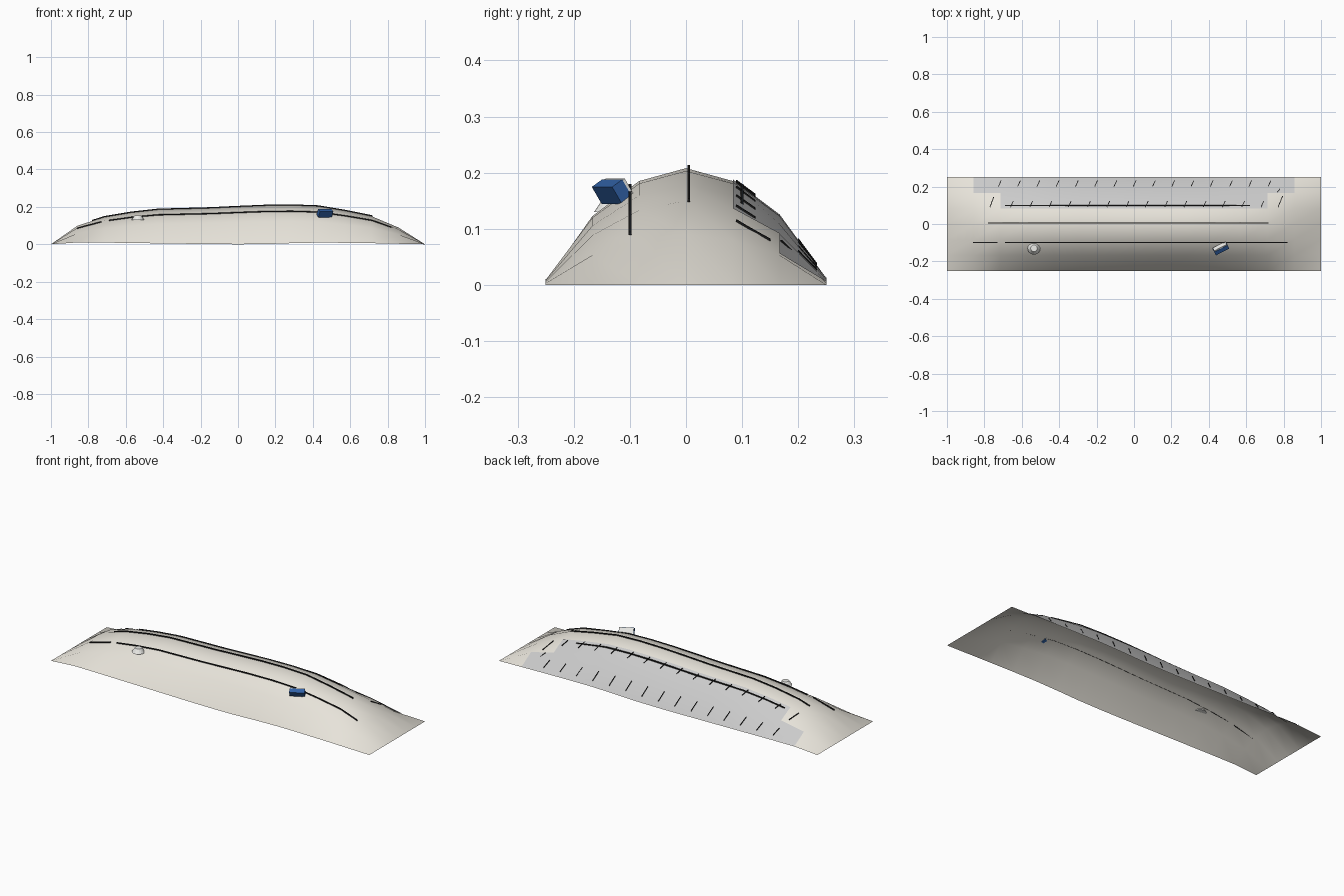
import bpy, bmesh, math
from mathutils import Vector, Matrix

if "Cube" in bpy.data.objects:
    bpy.data.objects.remove(bpy.data.objects["Cube"])


def material(name, color):
    m = bpy.data.materials.new(name)
    m.diffuse_color = (*color, 1)
    m.use_nodes = True
    m.node_tree.nodes["Principled BSDF"].inputs["Base Color"].default_value = m.diffuse_color
    return m


shell_mat = material("warm_white", (0.80, 0.77, 0.70))
panel_mat = material("pale_grey", (0.70, 0.70, 0.67))
black = material("black", (0.01, 0.01, 0.01))
blue = material("blue", (0.03, 0.12, 0.38))
white = material("white", (0.85, 0.85, 0.82))

NX, NY = 14, 6
RIDGE = [0, .10, .145, .169, .185, .189, .193, .20, .206, .208, .203, .179, .150, .09, 0]
CROSS = [0, .59, .89, 1, .89, .59, 0]
RIM = [0, .010, .009, .007, .005, .003, .001, 0, .001, .006, .009, .008, .006, .003, 0]


def node(i, j):
    z = RIDGE[i] * CROSS[j] + (RIM[i] if j in (0, NY) else 0)
    return Vector((-1 + 2 * i / NX, -.25 + .5 * j / NY, z))


def height(x, y):
    u, v = (x + 1) / 2 * NX, (y + .25) / .5 * NY
    i, j = min(int(u), NX - 1), min(int(v), NY - 1)
    u, v = u - i, v - j
    a = node(i, j).z * (1 - u) + node(i + 1, j).z * u
    b = node(i, j + 1).z * (1 - u) + node(i + 1, j + 1).z * u
    return a * (1 - v) + b * v


def finish(bm, name, mat):
    me = bpy.data.meshes.new(name)
    bm.to_mesh(me)
    bm.free()
    me.materials.append(mat)
    ob = bpy.data.objects.new(name, me)
    bpy.context.collection.objects.link(ob)
    return ob


def sheet(name, cells, lift, mat):
    bm = bmesh.new()
    verts = {}

    def vert(i, j):
        if (i, j) not in verts:
            p = node(i, j)
            p.z += lift
            verts[i, j] = bm.verts.new(p)
        return verts[i, j]
    for i, j in cells:
        f = bm.faces.new([vert(i, j), vert(i + 1, j), vert(i + 1, j + 1), vert(i, j + 1)])
        f.smooth = True
    return finish(bm, name, mat)


# Open arched shell
sheet("shell", [(i, j) for i in range(NX) for j in range(NY)], 0, shell_mat)

# Panel overlay on the rear slope
sheet("rear_panel", [(i, 5) for i in range(1, 13)] + [(i, 4) for i in range(2, 12)],
      .003, panel_mat)


def strip(bm, pts, half, tall):
    # ribbon bar with rectangular section that follows the points
    side = (pts[-1] - pts[0]).cross(Vector((0, 0, 1))).normalized() * half
    up = Vector((0, 0, tall))
    rings = [[bm.verts.new(p + s * side + t * up) for s, t in ((-1, -1), (1, -1), (1, 1), (-1, 1))]
             for p in pts]
    for a, b in zip(rings, rings[1:]):
        for k in range(4):
            bm.faces.new([a[k], a[(k + 1) % 4], b[(k + 1) % 4], b[k]])
    bm.faces.new(rings[0][::-1])
    bm.faces.new(rings[-1])


# Long seams running lengthwise
for name, y, x0, x1 in (("front_seam", -.10, -.69, .82), ("front_seam_end", -.10, -.86, -.73),
                        ("ridge_seam", .005, -.78, .72), ("rear_seam", .10, -.69, .62)):
    bm = bmesh.new()
    xs = [x0] + [-1 + 2 * i / NX for i in range(NX + 1) if x0 < -1 + 2 * i / NX < x1] + [x1]
    strip(bm, [Vector((x, y, height(x, y) + .004)) for x in xs], .0025, .003)
    finish(bm, name, black)

# Two rows of short slanted stitches on the rear slope
for name, x0, y0 in (("lower_stitches", -.725, .20), ("upper_stitches", -.66, .09)):
    bm = bmesh.new()
    n = 15 if y0 > .15 else 14
    ticks = [(x0 + .103 * i, y0, .015, .033) for i in range(n)]
    ticks += [(.77, .09, .025, .06), (-.77, .09, .02, .055)] if y0 < .15 else [(.765, .17, .055, .06)]
    for x, y, dx, dy in ticks:
        pts = []
        for k in range(4):
            px, py = x + dx * k / 3, y + dy * k / 3
            pts.append(Vector((px, py, height(px, py) + .005)))
        strip(bm, pts, .002, .002)
    finish(bm, name, black)


def box(name, size, offset, frame, mat):
    bm = bmesh.new()
    bmesh.ops.create_cube(bm, size=1)
    bmesh.ops.transform(bm, verts=bm.verts,
                        matrix=frame @ Matrix.Translation(offset) @ Matrix.Diagonal((*size, 1)))
    return finish(bm, name, mat)


# Blue box leaning out of the front slope, with pale back plate
frame = (Matrix.Translation((.465, -.132, .166)) @ Matrix.Rotation(math.radians(27), 4, 'Z')
         @ Matrix.Rotation(math.radians(33), 4, 'X'))
box("blue_box", (.08, .024, .036), (0, 0, 0), frame, blue)
box("box_back_plate", (.076, .006, .032), (0, .015, 0), frame, white)

# Small round cap on the front slope
bm = bmesh.new()
bmesh.ops.create_cone(bm, cap_ends=True, segments=16, radius1=.034, radius2=.018, depth=.024,
                      matrix=Matrix.Translation((-.535, -.13, .142)))
finish(bm, "round_cap", white)
